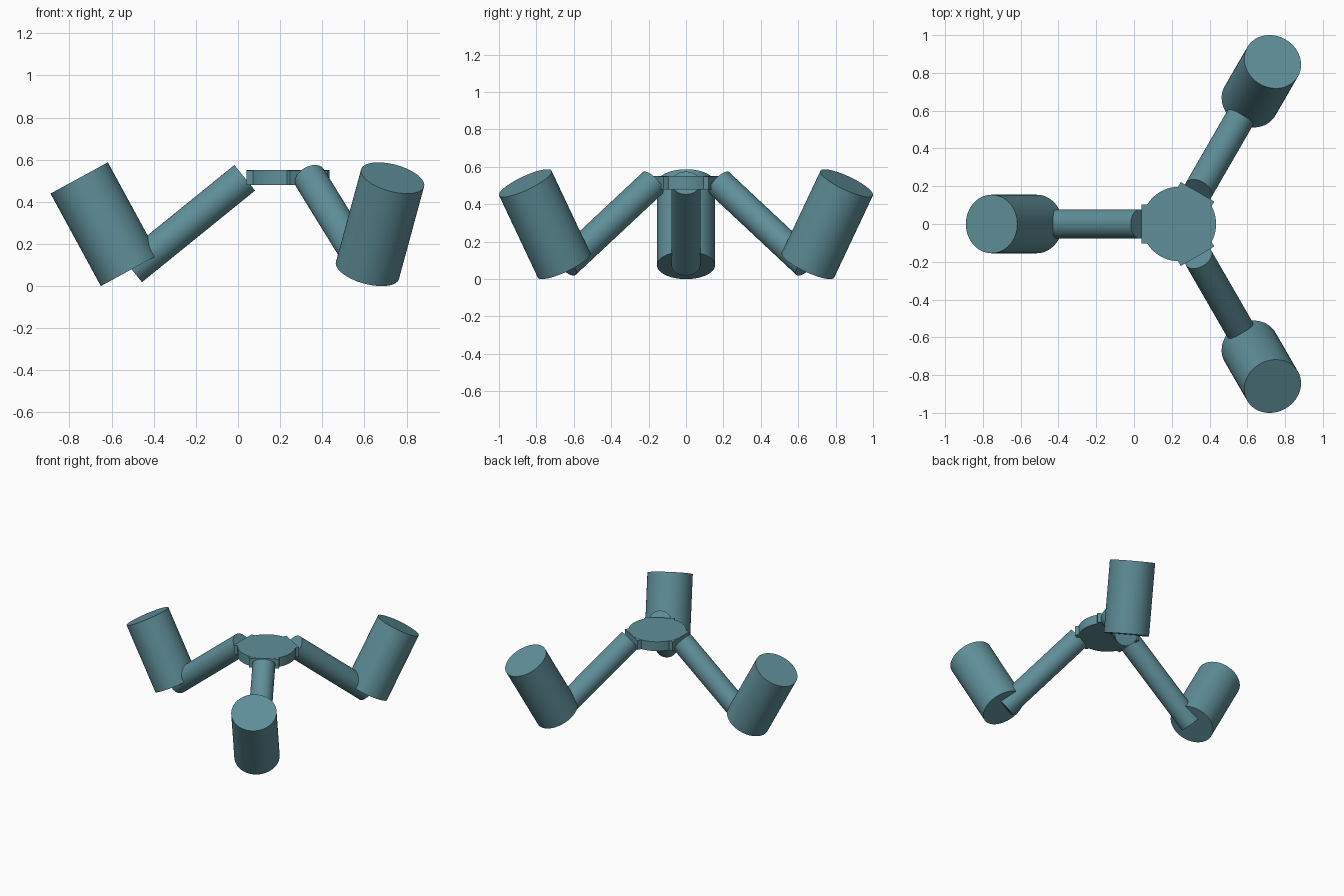
import bpy
import math
from mathutils import Vector, Matrix

if "Cube" in bpy.data.objects:
    bpy.data.objects.remove(bpy.data.objects["Cube"])

teal = bpy.data.materials.new("teal")
teal.diffuse_color = (0.115, 0.275, 0.32, 1)
teal.use_nodes = True
teal.node_tree.nodes["Principled BSDF"].inputs["Base Color"].default_value = teal.diffuse_color

HUB = Vector((0.238, 0, 0))   # axis of the three-fold symmetry


def finish(name):
    ob = bpy.context.object
    ob.name = name
    ob.data.materials.append(teal)
    return ob


def rod(name, a, b, radius):
    """Capped cylinder running from a to b."""
    axis = b - a
    bpy.ops.mesh.primitive_cylinder_add(
        vertices=64, radius=radius, depth=axis.length, location=(a + b) / 2,
        rotation=axis.to_track_quat('Z', 'Y').to_euler())
    bpy.ops.object.shade_smooth_by_angle(angle=math.radians(30))
    return finish(name)


# Central disc
rod("hub_disc", HUB + Vector((0, 0, 0.48)), HUB + Vector((0, 0, 0.55)), 0.197)

for i, deg in enumerate((180, 60, -60), 1):
    turn = Matrix.Rotation(math.radians(deg), 3, 'Z')

    def at(r, z):
        return HUB + turn @ Vector((r, 0, z))

    # Square mounting tab under the arm root
    bpy.ops.mesh.primitive_cube_add(size=1, location=at(0.0985, 0.5145),
                                    rotation=(0, 0, math.radians(deg)))
    tab = finish(f"hub_tab_{i}")
    tab.scale = (0.197, 0.205, 0.069)

    # Slanting arm and the thick canister at its foot
    rod(f"arm_{i}", at(0.743, 0.079), at(0.206, 0.514), 0.078)
    rod(f"canister_{i}", at(0.753, 0.074), at(0.992, 0.513), 0.155)
